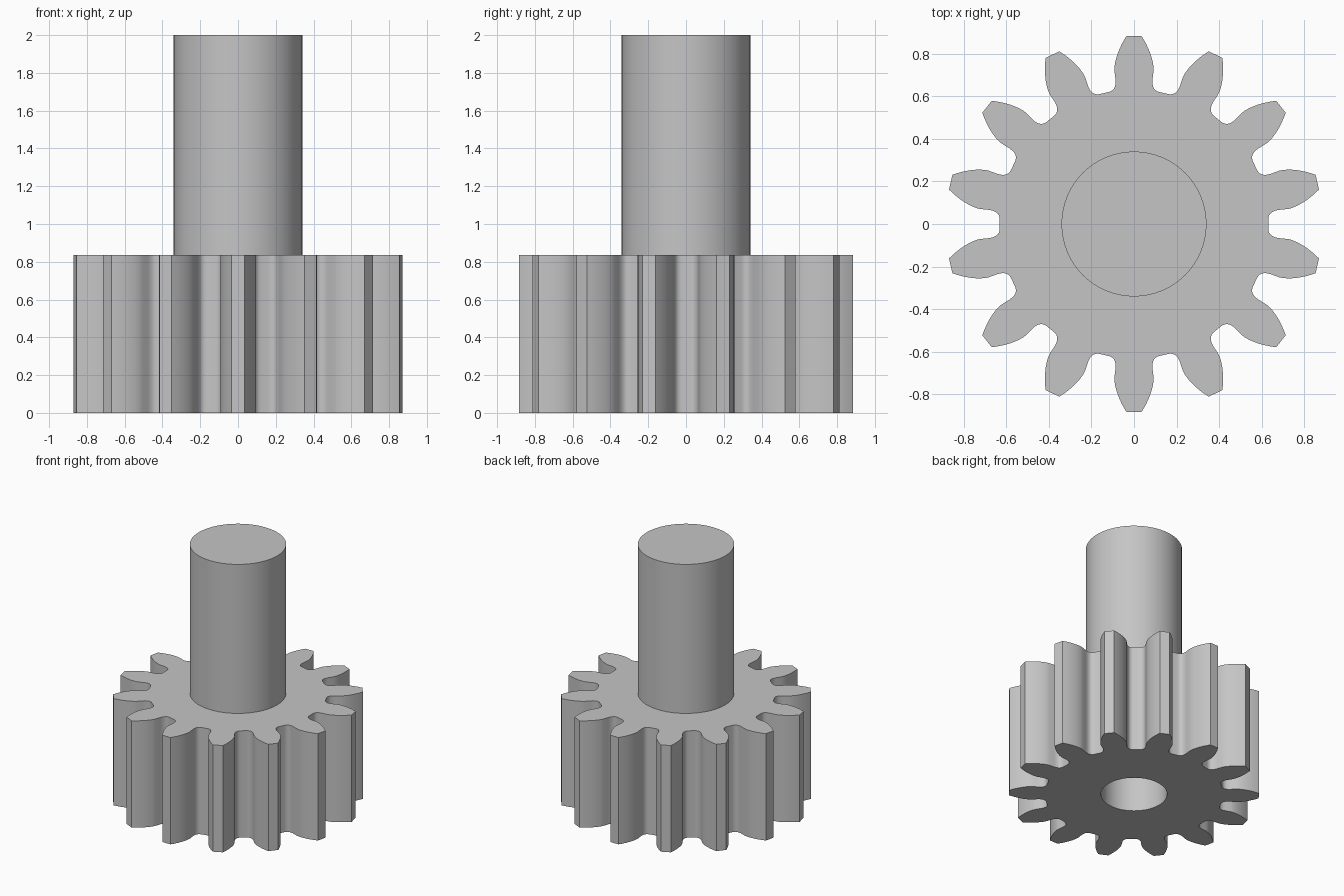
import bpy
import bmesh
import math

cube = bpy.data.objects.get("Cube")
if cube:
    bpy.data.objects.remove(cube)

TEETH = 14
TIP_R, ROOT_R = 0.885, 0.632
PITCH_R = TIP_R * TEETH / (TEETH + 2)
PRESSURE = math.radians(20)
BASE_R = PITCH_R * math.cos(PRESSURE)
GEAR_H, TOP = 0.835, 2.0
SHAFT_R, BORE_R = 0.341, 0.234

steel = bpy.data.materials.new("grey steel")
steel.use_nodes = True
grey = (0.56, 0.56, 0.56, 1)
steel.diffuse_color = grey
steel.node_tree.nodes["Principled BSDF"].inputs["Base Color"].default_value = grey


def involute(r):
    a = math.acos(min(1, BASE_R / r))
    return math.tan(a) - a


def half_tooth():
    """Polar (radius, angle from tooth centre) from tip to root."""
    base_a = math.pi / (2 * TEETH) + involute(PITCH_R)
    pts = []
    # involute flank
    n = 8
    for i in range(n + 1):
        r = TIP_R + (BASE_R - TIP_R) * i / n
        pts.append((r, base_a - involute(r)))
    # rounded fillet into the root
    start, end = 0.69, math.pi / TEETH - 0.03
    n = 7
    for i in range(n + 1):
        t = i / n
        r = (1 - t) ** 2 * start + (1 - (1 - t) ** 2) * ROOT_R
        pts.append((r, base_a * (1 - t * t) + end * t * t))
    return pts


def gear_outline():
    half = half_tooth()
    tooth = [(r, -a) for r, a in reversed(half)] + half
    return [(r, math.pi / 2 + a + k * math.tau / TEETH)
            for k in range(TEETH) for r, a in tooth]


def finish(bm, name):
    bmesh.ops.recalc_face_normals(bm, faces=bm.faces)
    mesh = bpy.data.meshes.new(name)
    bm.to_mesh(mesh)
    bm.free()
    mesh.materials.append(steel)
    ob = bpy.data.objects.new(name, mesh)
    bpy.context.collection.objects.link(ob)
    bpy.ops.object.select_all(action='DESELECT')
    ob.select_set(True)
    bpy.context.view_layer.objects.active = ob
    bpy.ops.object.shade_smooth_by_angle(angle=math.radians(30))
    return ob


def add_loop(bm, polar):
    vs = [bm.verts.new((r * math.cos(a), r * math.sin(a), 0)) for r, a in polar]
    return [bm.edges.new((v, vs[i - 1])) for i, v in enumerate(vs)]


# Toothed gear with a round bore
bm = bmesh.new()
edges = add_loop(bm, gear_outline())
edges += add_loop(bm, [(BORE_R, math.tau * i / 64) for i in range(64)])
bmesh.ops.triangle_fill(bm, edges=edges, use_beauty=True, normal=(0, 0, 1))
grown = bmesh.ops.extrude_face_region(bm, geom=bm.faces[:], use_keep_orig=True)
bmesh.ops.translate(bm, vec=(0, 0, GEAR_H),
                    verts=[g for g in grown["geom"] if isinstance(g, bmesh.types.BMVert)])
finish(bm, "toothed_gear")

# Solid shaft standing on the gear
bm = bmesh.new()
bmesh.ops.create_cone(bm, cap_ends=True, segments=64, radius1=SHAFT_R,
                      radius2=SHAFT_R, depth=TOP - GEAR_H)
bmesh.ops.translate(bm, verts=bm.verts, vec=(0, 0, (TOP + GEAR_H) / 2))
finish(bm, "shaft")
